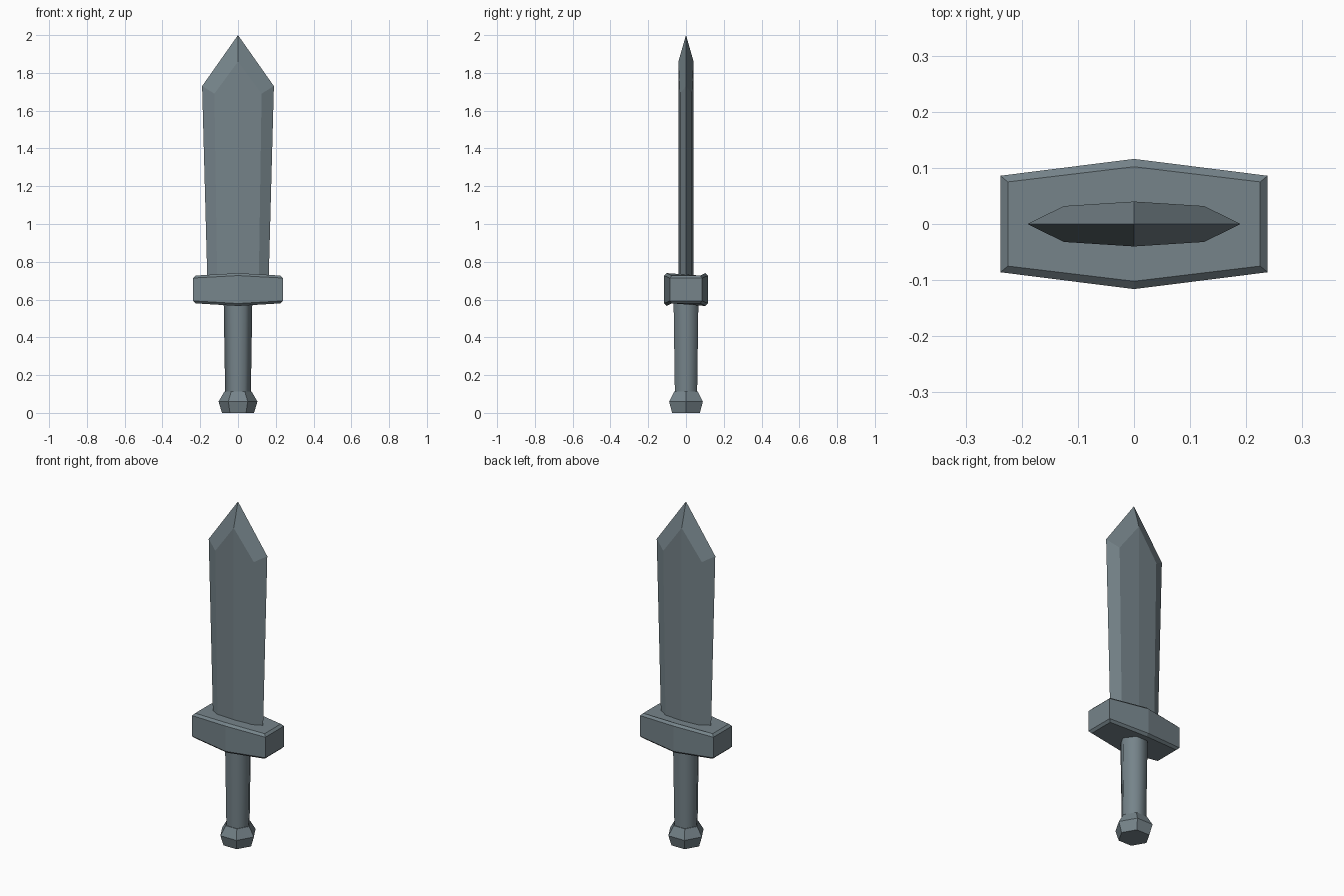
import bpy, math

if "Cube" in bpy.data.objects:
    bpy.data.objects.remove(bpy.data.objects["Cube"])

steel = bpy.data.materials.new("blue grey steel")
steel.diffuse_color = (0.18, 0.23, 0.255, 1)
steel.use_nodes = True
steel.node_tree.nodes["Principled BSDF"].inputs["Base Color"].default_value = steel.diffuse_color


def make(name, verts, faces, smooth=False):
    me = bpy.data.meshes.new(name)
    me.from_pydata(verts, [], faces)
    me.materials.append(steel)
    ob = bpy.data.objects.new(name, me)
    bpy.context.collection.objects.link(ob)
    # consistent outward normals
    bpy.context.view_layer.objects.active = ob
    ob.select_set(True)
    bpy.ops.object.mode_set(mode='EDIT')
    bpy.ops.mesh.select_all(action='SELECT')
    bpy.ops.mesh.normals_make_consistent(inside=False)
    bpy.ops.object.mode_set(mode='OBJECT')
    if smooth:
        bpy.ops.object.shade_smooth_by_angle(angle=math.radians(65))
    ob.select_set(False)
    return ob


def loft(name, rings, smooth=False, tip=None):
    """Join equal rings; close with caps, or with quads that meet at a tip."""
    n = len(rings[0])
    verts = [v for r in rings for v in r]
    faces = [tuple(reversed(range(n)))]
    for k in range(len(rings) - 1):
        for i in range(n):
            j = (i + 1) % n
            faces.append((k * n + i, k * n + j, k * n + n + j, k * n + n + i))
    last = (len(rings) - 1) * n
    if tip:
        verts.append(tip)
        # each quarter: cutting edge, bevel corner, ridge, tip
        for i in range(0, n, 2):
            faces.append((last + i, last + i + 1, last + (i + 2) % n, len(verts) - 1))
    else:
        faces.append(tuple(range(last, last + n)))
    return make(name, verts, faces, smooth)


# Blade: flattened eight-point section, flaring to a pointed tip
def blade_ring(edge, bevel, ze, zb, zr):
    return [(edge, 0, ze), (bevel, 0.032, zb), (0, 0.04, zr), (-bevel, 0.032, zb),
            (-edge, 0, ze), (-bevel, -0.032, zb), (0, -0.04, zr), (bevel, -0.032, zb)]

loft("blade", [blade_ring(0.162, 0.11, 0.69, 0.69, 0.69),
               blade_ring(0.19, 0.125, 1.73, 1.69, 1.86)], tip=(0, 0, 2.0))


# Guard: stretched hexagon block with chamfered rims, thicker in the middle
def guard_ring(x, y, ym, z, zm):
    return [(x, -y, z), (x, y, z), (0, ym, zm), (-x, y, z), (-x, -y, z), (0, -ym, zm)]

guard = loft("guard", [guard_ring(0.225, 0.075, 0.102, 0.58, 0.566),
                       guard_ring(0.238, 0.086, 0.116, 0.593, 0.579),
                       guard_ring(0.238, 0.086, 0.116, 0.714, 0.727),
                       guard_ring(0.225, 0.075, 0.102, 0.727, 0.74)])


# Grip and pommel: six-sided, corners pointing left and right
def hexagon(r, z):
    return [(r * math.cos(i * math.pi / 3), r * math.sin(i * math.pi / 3), z) for i in range(6)]

loft("grip", [hexagon(0.068, 0.10), hexagon(0.076, 0.60)], smooth=True)
loft("pommel", [hexagon(0.085, 0), hexagon(0.103, 0.06), hexagon(0.072, 0.113)])
